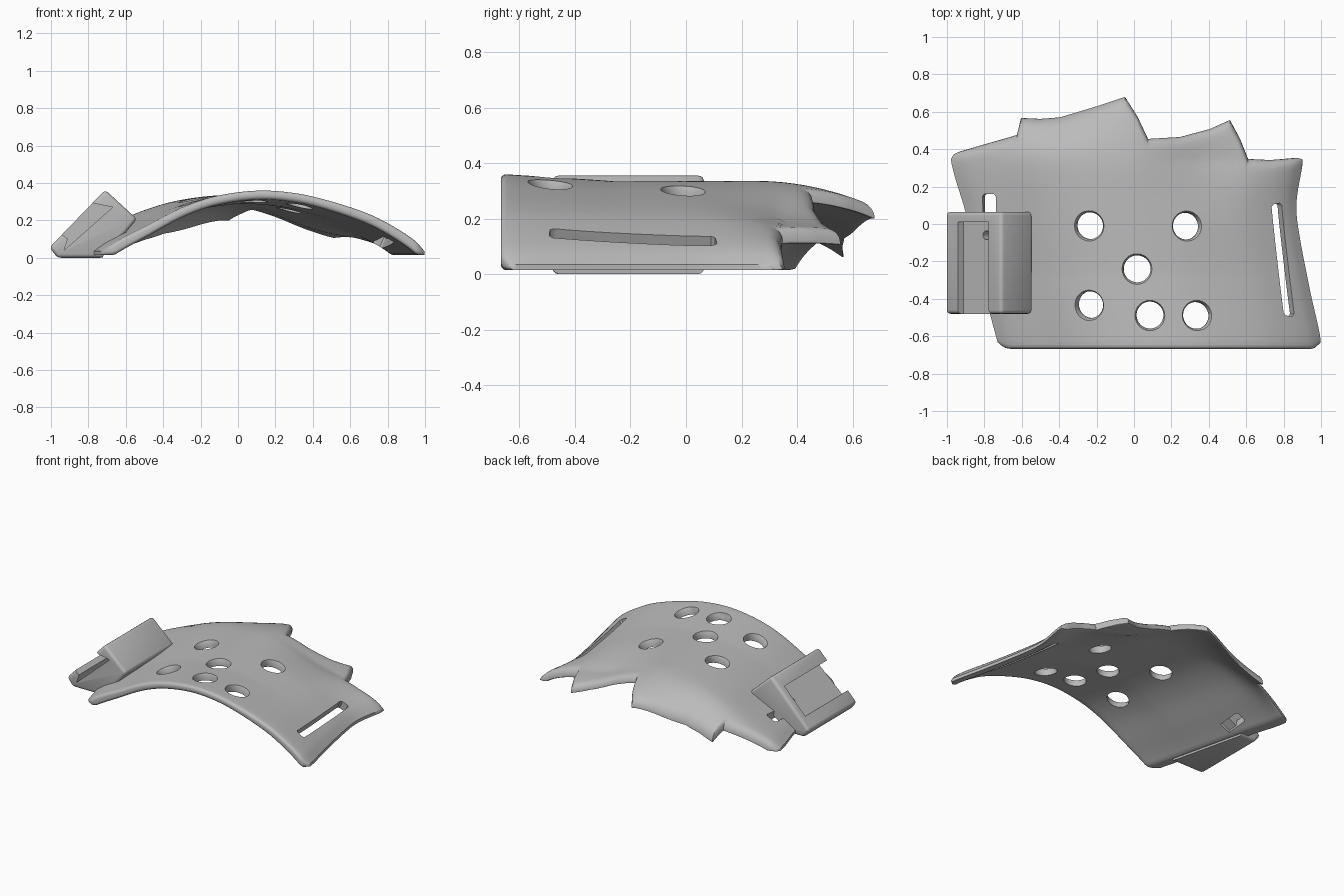
import bpy, bmesh, math
from mathutils import Vector

if "Cube" in bpy.data.objects:
    bpy.data.objects.remove(bpy.data.objects["Cube"], do_unlink=True)

grey = bpy.data.materials.new("plain grey")
grey.use_nodes = True
grey.diffuse_color = (0.5, 0.5, 0.5, 1)
grey.node_tree.nodes["Principled BSDF"].inputs["Base Color"].default_value = (0.5, 0.5, 0.5, 1)


def curve(keys, t):
    """Smooth interpolation through (t, value) keys."""
    t = min(max(t, keys[0][0]), keys[-1][0])
    i = next(k for k in range(len(keys) - 1) if t <= keys[k + 1][0])

    def slope(k):
        a, b = keys[max(k - 1, 0)], keys[min(k + 1, len(keys) - 1)]
        return (b[1] - a[1]) / (b[0] - a[0])
    (t0, v0), (t1, v1) = keys[i], keys[i + 1]
    h = t1 - t0
    s = (t - t0) / h
    return ((2*s**3 - 3*s**2 + 1) * v0 + (s**3 - 2*s**2 + s) * h * slope(i)
            + (3*s**2 - 2*s**3) * v1 + (s**3 - s**2) * h * slope(i + 1))


def finish(name, bm):
    bmesh.ops.recalc_face_normals(bm, faces=bm.faces)
    mesh = bpy.data.meshes.new(name)
    bm.to_mesh(mesh)
    bm.free()
    mesh.materials.append(grey)
    obj = bpy.data.objects.new(name, mesh)
    bpy.context.collection.objects.link(obj)
    return obj


def activate(obj):
    bpy.ops.object.select_all(action='DESELECT')
    obj.select_set(True)
    bpy.context.view_layer.objects.active = obj


def cut(obj, cutter):
    activate(obj)
    mod = obj.modifiers.new("cut", 'BOOLEAN')
    mod.operation, mod.solver, mod.object = 'DIFFERENCE', 'EXACT', cutter
    bpy.ops.object.modifier_apply(modifier=mod.name)
    bpy.data.objects.remove(cutter, do_unlink=True)


def loft(name, rings):
    """Closed solid through equal rings of points."""
    bm = bmesh.new()
    rings = [[bm.verts.new(p) for p in ring] for ring in rings]
    for lo, hi in zip(rings, rings[1:]):
        for k in range(len(lo)):
            n = (k + 1) % len(lo)
            bm.faces.new((lo[k], lo[n], hi[n], hi[k]))
    bm.faces.new(rings[0])
    bm.faces.new(rings[-1])
    return finish(name, bm)


def prism(name, points, shift):
    return loft(name, [points, [Vector(p) + Vector(shift) for p in points]])


def revolve(name, profile, origin, axis, sides=40):
    turn = Vector(axis).to_track_quat('Z', 'Y')
    angles = [math.tau * k / sides for k in range(sides)]
    return loft(name, [[Vector(origin) + turn @ Vector((r * math.cos(a), r * math.sin(a), h))
                        for a in angles] for r, h in profile])


# Shell shape: side edges, arch and drooping back
LEFT = [(-.7, -.71), (-.48, -.77), (.06, -.9), (.35, -.98), (.7, -1.0)]
RIGHT = [(-.7, 1.0), (-.6, .995), (-.35, .94), (0, .875), (.13, .87), (.35, .905), (.7, .93)]
ARCH = [(0, .035), (.04, .085), (.14, .175), (.25, .272), (.35, .33), (.48, .36),
        (.6, .346), (.71, .302), (.83, .232), (.91, .16), (.97, .09), (1, .035)]
BACK = [(-.978, .345), (-.965, .372), (-.93, .388), (-.626, .476), (-.604, .567), (-.5, .562),
        (-.396, .57), (-.21, .626), (-.048, .679), (.02, .572), (.075, .455), (.246, .465),
        (.406, .508), (.513, .556), (.567, .455), (.61, .348), (.727, .342), (.87, .354),
        (.9, .346), (.907, .32)]


def span(x, y):
    return (x - curve(LEFT, y)) / (curve(RIGHT, y) - curve(LEFT, y))


def height(u, y):
    bulge, lobe = math.sin(math.pi * u), math.sin(math.tau * u) ** 2
    z = curve(ARCH, u) - .025 * bulge * min(1, max(0, (y + .667) / .4))
    z -= .5 * bulge * max(0, y - .25) ** 2
    if u > .5:
        z -= .062 * lobe * min(1, max(0, y + .05) / .39) ** 2
    else:
        z -= .08 * lobe * (max(0, y - .33) / .23) ** 2
    return max(z, .03)


def roll_off(d, radius):
    """Drop of a quarter round edge at distance d from the rim."""
    return 1 - math.sqrt(1 - (1 - min(d, radius) / radius) ** 2)


# Shell: columns run from the straight front to the jagged back
columns = []
for (x0, y0), (x1, y1) in zip(BACK, BACK[1:]):
    n = max(1, round(math.hypot(x1 - x0, y1 - y0) / .022))
    columns += [(x0 + (x1 - x0) * k / n, y0 + (y1 - y0) * k / n) for k in range(n)]
columns.append(BACK[-1])
FRONT_RIM, BACK_RIM = .021, .045
rim_steps = [0, .07, .28, .57, 1]
bm = bmesh.new()
top, bottom = [], []
for i, (bx, by) in enumerate(columns):
    u = min(1, max(0, span(bx, by)))
    if i in (0, len(columns) - 1):
        u = round(u)
    corner = max(0, 1 - min(u, 1 - u) / .03)
    front = -.667 + .035 * corner ** 2
    start, stop = front + FRONT_RIM, by - BACK_RIM
    ys = ([front + d * FRONT_RIM for d in rim_steps]
          + [start + (stop - start) * k / 40 for k in range(1, 40)]
          + [by - d * BACK_RIM for d in reversed(rim_steps)])
    upper, lower = [], []
    for y in ys:
        x = curve(LEFT, y) + u * (curve(RIGHT, y) - curve(LEFT, y))
        z = height(u, y)
        base = max(.014, z - .048 - .022 * abs(2 * u - 1) ** 2)
        thick = z - base
        nose = min(FRONT_RIM, thick * .42) * roll_off(y - front, FRONT_RIM)
        lip = thick * roll_off(by - y, BACK_RIM)
        upper.append(bm.verts.new((x, y, z - nose - .75 * lip)))
        lower.append(bm.verts.new((x, y, base + nose + .1 * lip)))
    top.append(upper)
    bottom.append(lower)
rows = len(top[0])
for i in range(len(columns) - 1):
    for j in range(rows - 1):
        for g in (top, bottom):
            bm.faces.new((g[i][j], g[i + 1][j], g[i + 1][j + 1], g[i][j + 1]))
    for j in (0, rows - 1):
        bm.faces.new((top[i][j], top[i + 1][j], bottom[i + 1][j], bottom[i][j]))
for i in (0, -1):
    for j in range(rows - 1):
        bm.faces.new((top[i][j], top[i][j + 1], bottom[i][j + 1], bottom[i][j]))
shell = finish("curved_shell", bm)

# Round vent holes with a chamfered rim, square to the surface
for x, y in [(-.24, -.01), (.283, -.01), (.016, -.24), (-.24, -.433), (.085, -.487), (.337, -.487)]:
    z, e = height(span(x, y), y), .04
    normal = (height(span(x - e, y), y) - height(span(x + e, y), y),
              height(span(x, y - e), y) - height(span(x, y + e), y), 2 * e)
    cut(shell, revolve("hole_cutter", [(.072, -.15), (.072, -.02), (.083, .004), (.083, .1)],
                       (x, y, z), normal))

# Strap slots on both sides, leaning with the surface
right_slot = [(.745, .105), (.79, .112), (.802, .1), (.856, -.48),
              (.845, -.492), (.797, -.49), (.785, -.475), (.733, .09)]
left_slot = [(-.805, .16), (-.75, .16), (-.738, .148), (-.738, 0), (-.815, 0), (-.815, .148)]
for outline, lean in ((right_slot, .45), (left_slot, -.2)):
    cut(shell, prism("slot_cutter", [(x - .33 * lean, y, -.2) for x, y in outline],
                     (.8 * lean, 0, .8)))

# Buckle block with softened edges
block = prism("buckle_block", [(x, -.48, z) for x, z in
              [(-1.008, .055), (-.71, .363), (-.54, .207), (-.715, 0), (-.965, 0)]], (0, .545, 0))
activate(block)
bevel = block.modifiers.new("soft edges", 'BEVEL')
bevel.width, bevel.segments = .02, 3
bevel.limit_method, bevel.angle_limit = 'ANGLE', math.radians(40)
bpy.ops.object.modifier_apply(modifier=bevel.name)

# Undercut channel open at the front, screw hole, and trim under the shell
cut(block, prism("channel_cutter", [(x, -.6, z) for x, z in
    [(-.67, .27), (-.78, .293), (-.86, .375), (-1.04, .2), (-.91, .1), (-.93, .04)]], (0, .61, 0)))
cut(block, revolve("screw_cutter", [(.024, -.05), (.024, .1)], (-.79, -.06, .165), (-.66, 0, .75), 20))
cut(block, prism("underside_cutter", [(x - .74, -.6, z) for x, z in
    [(.05, -.1), (.05, .025), (.08, .04), (.25, .135), (.4, .21), (.4, -.1)]], (-.18, .75, 0)))

for obj in (shell, block):
    activate(obj)
    bpy.ops.object.shade_smooth_by_angle(angle=math.radians(38))
